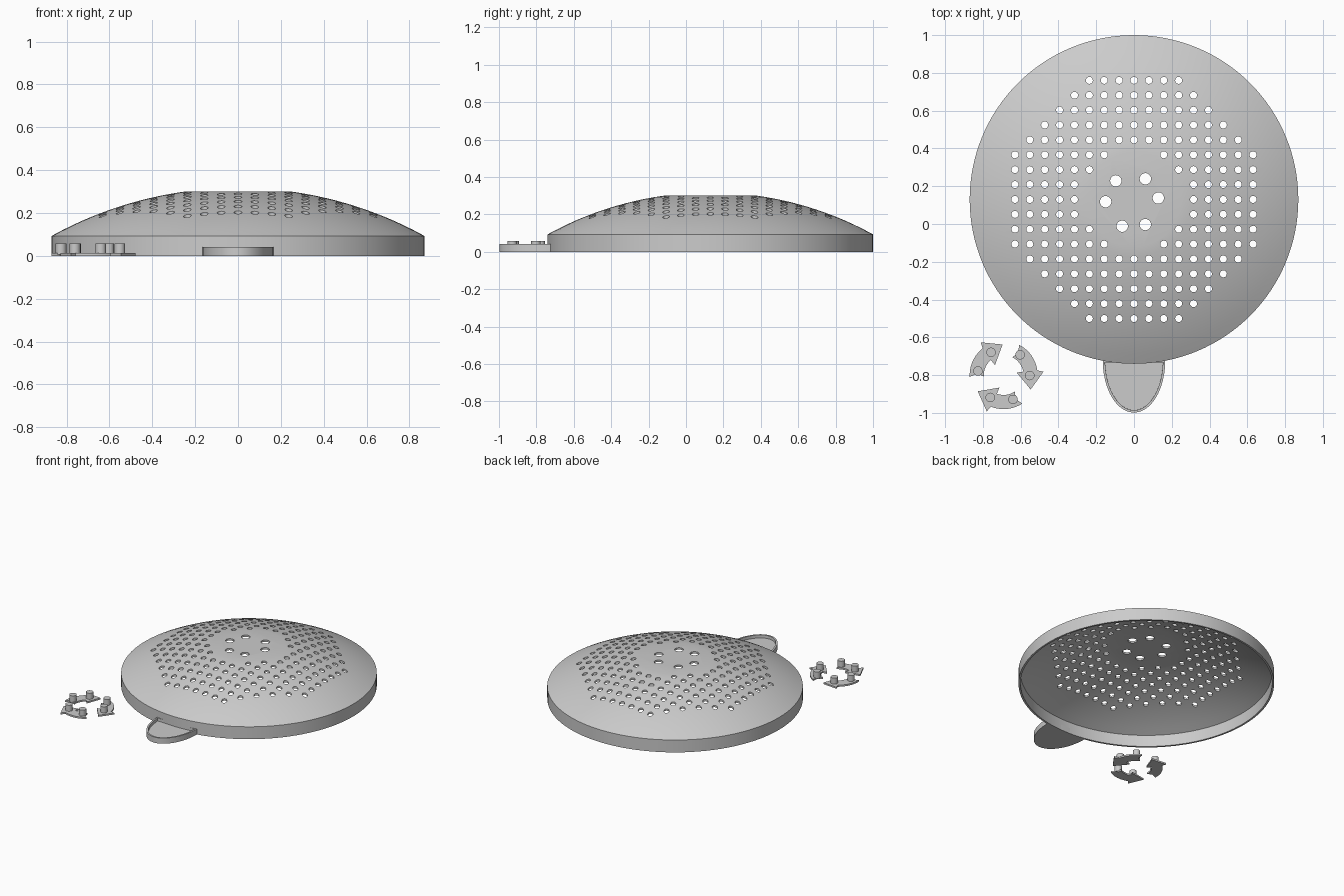
import bpy, bmesh
from math import sin, cos, pi, radians, sqrt, hypot
from mathutils import Matrix

cube = bpy.data.objects.get("Cube")
if cube:
    bpy.data.objects.remove(cube, do_unlink=True)

grey = bpy.data.materials.new("light grey plastic")
grey.use_nodes = True
grey.diffuse_color = (0.6, 0.6, 0.6, 1)
grey.node_tree.nodes["Principled BSDF"].inputs["Base Color"].default_value = (0.6, 0.6, 0.6, 1)

CENTRE_Y = 0.13
RADIUS = 0.87


def polar(r, degrees, cx=0, cy=0):
    a = radians(degrees)
    return (cx + r * cos(a), cy + r * sin(a))


def prism(bm, outline, z0, z1):
    """Closed straight-sided solid; returns its top face."""
    low = [bm.verts.new((x, y, z0)) for x, y in outline]
    high = [bm.verts.new((x, y, z1)) for x, y in outline]
    n = len(outline)
    for i in range(n):
        j = (i + 1) % n
        bm.faces.new((low[i], low[j], high[j], high[i]))
    bm.faces.new(low[::-1])
    return bm.faces.new(high)


def circle(r, cx, cy, sides):
    return [polar(r, 360 * k / sides, cx, cy) for k in range(sides)]


def finish(name, bm):
    bmesh.ops.recalc_face_normals(bm, faces=bm.faces)
    mesh = bpy.data.meshes.new(name)
    bm.to_mesh(mesh)
    bm.free()
    mesh.materials.append(grey)
    obj = bpy.data.objects.new(name, mesh)
    bpy.context.collection.objects.link(obj)
    return obj


def smooth(obj):
    bpy.ops.object.select_all(action='DESELECT')
    obj.select_set(True)
    bpy.context.view_layer.objects.active = obj
    bpy.ops.object.shade_smooth_by_angle(angle=radians(25))


def dome_profile(offset):
    """Rim, then a spherical arc, up to the edge of the flat crown."""
    edge = RADIUS - offset
    ball = 1.8
    base = sqrt(ball ** 2 - RADIUS ** 2)
    points = [(edge, 0.0)]
    for k in range(13):
        r = edge + (0.25 - edge) * k / 12
        points.append((r, 0.093 - offset + sqrt(ball ** 2 - r ** 2) - base))
    return points


# Hollow domed cover: outer and inner skins joined at the bottom edge
SIDES = 128
bm = bmesh.new()
profile = dome_profile(0.014)[::-1] + dome_profile(0)
rings = [[bm.verts.new((*polar(r, 360 * k / SIDES, 0, CENTRE_Y), z)) for k in range(SIDES)]
         for r, z in profile]
for a, b in zip(rings, rings[1:]):
    for k in range(SIDES):
        m = (k + 1) % SIDES
        bm.faces.new((a[k], a[m], b[m], b[k]))
bm.faces.new(rings[0])
bm.faces.new(rings[-1])
cover = finish("domed_cover", bm)

# Cutter: grid of small drain holes plus six larger peg holes
bm = bmesh.new()
PITCH = 0.0788
for i in range(-8, 9):
    for j in range(-8, 9):
        if abs(i) + abs(j) <= 11 and hypot(i, j) > 3.5:
            prism(bm, circle(0.0185, i * PITCH, CENTRE_Y + j * PITCH, 20), 0.05, 0.4)
for turn in (0, 120, 240):
    for angle in (8, 60):
        x, y = polar(0.14, angle + turn, -0.01, 0.118)
        prism(bm, circle(0.03, x, y, 28), 0.05, 0.4)
cutter = finish("hole_cutter", bm)
cutter.hide_render = True

cut = cover.modifiers.new("holes", 'BOOLEAN')
cut.operation = 'DIFFERENCE'
cut.solver = 'EXACT'
cut.object = cutter
graph = bpy.context.evaluated_depsgraph_get()
mesh = bpy.data.meshes.new_from_object(cover.evaluated_get(graph))
cover.modifiers.clear()
cover.data = mesh
bpy.data.objects.remove(cutter, do_unlink=True)
smooth(cover)

# Rounded pull tab with a raised lip round a shallow recess
bm = bmesh.new()
outline = [(0.165 * cos(pi + pi * k / 40), -0.725 - 0.273 * sin(pi * k / 40)) for k in range(41)]
top = prism(bm, outline, 0, 0.042)
bm.normal_update()
bmesh.ops.inset_individual(bm, faces=[top], thickness=0.012, depth=0)
bmesh.ops.inset_individual(bm, faces=[top], thickness=0.0005, depth=-0.022)
smooth(finish("pull_tab", bm))

# Three loose curved arrow clips, each with two pegs
CLIP_X, CLIP_Y = -0.69, -0.80
arrow = [(0.162, -28), (0.212, 5)]
arrow += [(0.18, 8 + 55 * k / 10) for k in range(11)]
arrow += [(0.142, 57)]
arrow += [(0.105, 64 - 54 * k / 10) for k in range(11)]
arrow += [(0.07, 11)]
for number, turn in enumerate((0, 120, 240), 1):
    bm = bmesh.new()
    prism(bm, [polar(r, a + turn, CLIP_X, CLIP_Y) for r, a in arrow], 0, 0.012)
    for angle in (-1, 51):
        x, y = polar(0.138, angle + turn, CLIP_X, CLIP_Y)
        prism(bm, circle(0.025, x, y, 24), 0.006, 0.057)
    smooth(finish(f"arrow_clip_{number}", bm))
